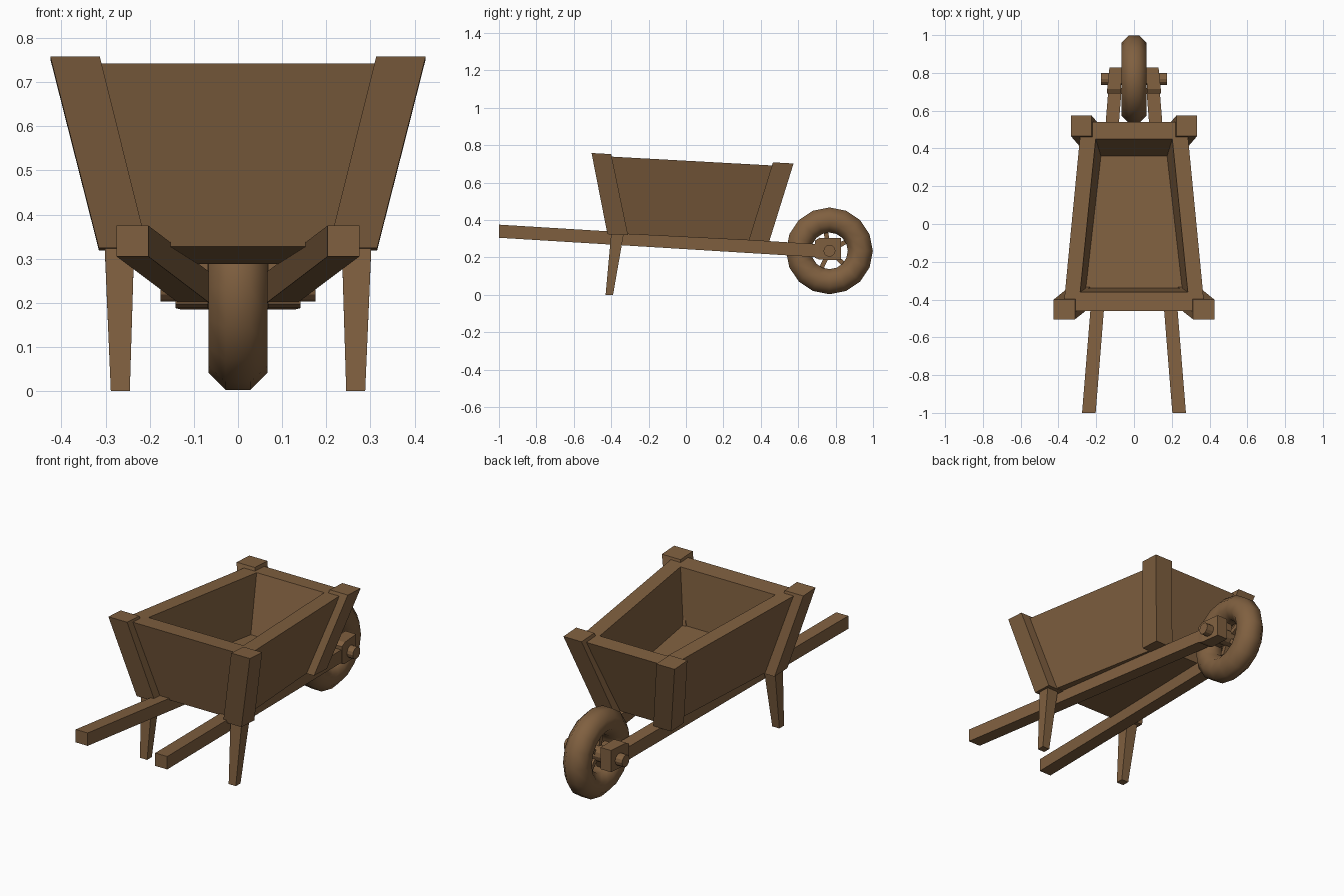
import bpy, bmesh, math
from mathutils import Matrix, Vector

if "Cube" in bpy.data.objects:
    bpy.data.objects.remove(bpy.data.objects["Cube"])

wood = bpy.data.materials.new("brown wood")
wood.diffuse_color = (0.216, 0.117, 0.051, 1)
wood.use_nodes = True
wood.node_tree.nodes["Principled BSDF"].inputs["Base Color"].default_value = wood.diffuse_color


def finish(name, bm, mirror=False):
    bmesh.ops.recalc_face_normals(bm, faces=bm.faces)
    me = bpy.data.meshes.new(name)
    bm.to_mesh(me)
    bm.free()
    me.materials.append(wood)
    ob = bpy.data.objects.new(name, me)
    bpy.context.collection.objects.link(ob)
    if mirror:
        ob.modifiers.new("mirror", 'MIRROR')
    return ob


def loft(name, rings, mirror=False):
    """Skin a sequence of four-point rings and cap both ends."""
    bm = bmesh.new()
    vs = [[bm.verts.new(p) for p in r] for r in rings]
    for a, b in zip(vs, vs[1:]):
        for i in range(4):
            j = (i + 1) % 4
            bm.faces.new((a[i], a[j], b[j], b[i]))
    bm.faces.new(vs[0])
    bm.faces.new(vs[-1])
    return finish(name, bm, mirror)


def level(x0, x1, y0, y1, z0, z1):
    """Near-horizontal rectangle; z0 at y0, z1 at y1."""
    return [(x0, y0, z0), (x1, y0, z0), (x1, y1, z1), (x0, y1, z1)]


def section(x0, x1, y, z0, z1):
    """Upright rectangle across the y axis."""
    return [(x0, y, z0), (x1, y, z0), (x1, y, z1), (x0, y, z1)]


def trapezoid(xr, yr, zr, xf, yf, zf):
    return [(-xr, yr, zr), (xr, yr, zr), (xf, yf, zf), (-xf, yf, zf)]


# tub: outside up, over the rim, down to the floor
loft("tub", [trapezoid(.265, -.37, .327, .17, .40, .288),
             trapezoid(.375, -.46, .742, .278, .54, .687),
             trapezoid(.285, -.36, .736, .203, .45, .692),
             trapezoid(.255, -.34, .436, .175, .36, .397)])

# corner posts
loft("rear_post", [level(.205, .315, -.42, -.31, .324, .319),
                   level(.313, .425, -.505, -.40, .758, .752)], True)
loft("front_post", [level(.115, .222, .335, .445, .29, .285),
                    level(.225, .334, .465, .575, .708, .702)], True)

# legs
loft("leg", [level(.245, .288, -.43, -.39, 0, 0),
             level(.235, .302, -.40, -.333, .33, .327)], True)

# handle shafts and the axle blocks at their ends
loft("handle", [section(.203, .275, -1, .305, .375),
                section(.065, .135, .72, .20, .27)], True)
loft("axle_block", [section(.068, .142, .69, .197, .29),
                    section(.068, .142, .715, .188, .305),
                    section(.066, .130, .828, .185, .303)], True)

# wheel: octagonal tube swept round the axle
C = Vector((0, .767, .235))
bm = bmesh.new()
N, M = 16, 8
grid = []
for i in range(N):
    a = 2 * math.pi * i / N + math.pi / 2
    row = []
    for j in range(M):
        b = 2 * math.pi * (j + .5) / M
        r = .165 + .0725 * math.cos(b)
        row.append(bm.verts.new(C + Vector((.0725 * math.sin(b), r * math.cos(a), r * math.sin(a)))))
    grid.append(row)
for i in range(N):
    for j in range(M):
        k, l = (i + 1) % N, (j + 1) % M
        bm.faces.new((grid[i][j], grid[k][j], grid[k][l], grid[i][l]))
for f in bm.faces:
    f.smooth = True
finish("tyre", bm)


def rod(name, radius, length):
    bm = bmesh.new()
    bmesh.ops.create_cone(bm, cap_ends=True, segments=12, radius1=radius, radius2=radius, depth=length,
                          matrix=Matrix.Translation(C) @ Matrix.Rotation(math.pi / 2, 4, 'Y'))
    return finish(name, bm)


rod("axle", .032, .35)
rod("hub", .042, .12)

# spokes
bm = bmesh.new()
for i in range(5):
    ang = math.radians(-115 + 72 * i)
    m = (Matrix.Translation(C) @ Matrix.Rotation(ang, 4, 'X') @ Matrix.Translation((0, .07, 0))
         @ Matrix.Diagonal((.035, .10, .024, 1)))
    bmesh.ops.create_cube(bm, size=1, matrix=m)
finish("spokes", bm)
